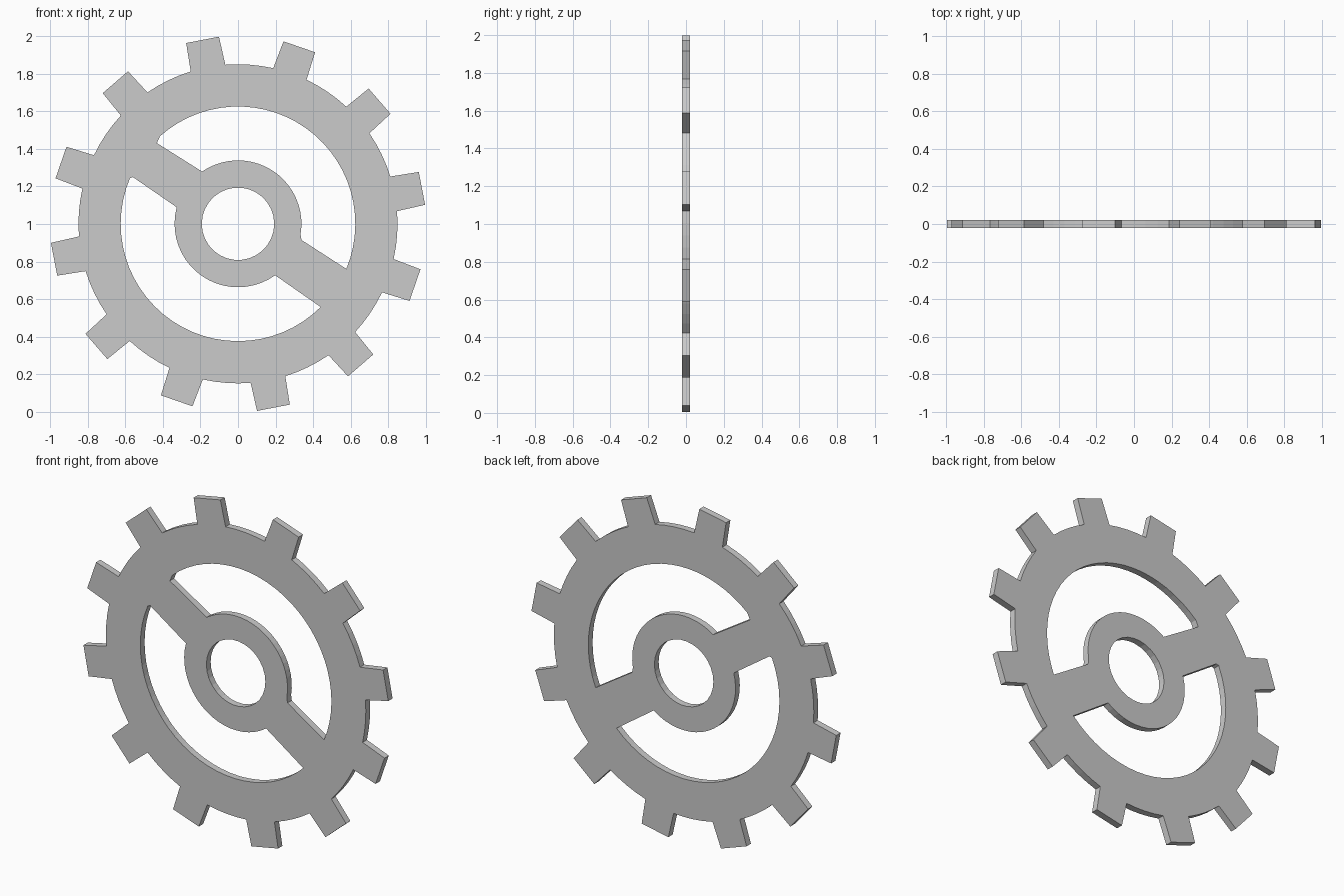
import bpy, bmesh
from math import sin, cos, radians, sqrt

if "Cube" in bpy.data.objects:
    bpy.data.objects.remove(bpy.data.objects["Cube"])

CZ = 1.001            # gear centre height
HALF = 0.02           # half thickness
RIM_OUT, RIM_IN, HUB_OUT, HUB_IN = 0.85, 0.625, 0.338, 0.193
TEETH, TOOTH_START = 12, 10.9
TIP, TIP_HALF, ROOT_HALF = 0.998, 0.089, 0.094


def polar(r, deg):
    return (r * cos(radians(deg)), r * sin(radians(deg)))


def arc(r, a, b, n):
    return [polar(r, a + (b - a) * i / n) for i in range(n + 1)]


def tooth_outline(deg):
    # one tapered tooth followed by the rim up to the next tooth
    c, s = cos(radians(deg)), sin(radians(deg))
    root = sqrt(RIM_OUT ** 2 - ROOT_HALF ** 2)
    local = [(root, -ROOT_HALF), (TIP, -TIP_HALF), (TIP, TIP_HALF), (root, ROOT_HALF)]
    pts = [(x * c - y * s, x * s + y * c) for x, y in local]
    edge = 6.35
    gap = arc(RIM_OUT, deg + edge, deg + 30 - edge, 4)[1:-1]
    return pts + gap


# Outer toothed outline
outline = []
for k in range(TEETH):
    outline += tooth_outline(TOOTH_START + 360 / TEETH * k)

# Windows either side of the diagonal bar, and the centre bore
upper_window = (arc(RIM_IN, -22.6, 131.7, 28) + [(-0.432, 0.430)]
                + arc(HUB_OUT, 124.5, -9.5, 20) + [(0.338, -0.086)])
lower_window = (arc(RIM_IN, 157.1, 314.8, 28)
                + arc(HUB_OUT, 305.8, 164.9, 20) + [(-0.56, 0.249)])
bore = arc(HUB_IN, 0, 360, 30)[:-1]

# Fill the profile and extrude it to thickness
bm = bmesh.new()
for loop in (outline, upper_window, lower_window, bore):
    vs = [bm.verts.new((x, -HALF, z + CZ)) for x, z in loop]
    for a, b in zip(vs, vs[1:] + vs[:1]):
        bm.edges.new((a, b))
bmesh.ops.triangle_fill(bm, edges=bm.edges[:], use_beauty=True, normal=(0, -1, 0))
ext = bmesh.ops.extrude_face_region(bm, geom=bm.faces[:], use_keep_orig=True)
moved = [g for g in ext["geom"] if isinstance(g, bmesh.types.BMVert)]
bmesh.ops.translate(bm, verts=moved, vec=(0, 2 * HALF, 0))
bmesh.ops.recalc_face_normals(bm, faces=bm.faces[:])

mesh = bpy.data.meshes.new("gear_wheel")
bm.to_mesh(mesh)
bm.free()
gear = bpy.data.objects.new("gear_wheel", mesh)
bpy.context.collection.objects.link(gear)
